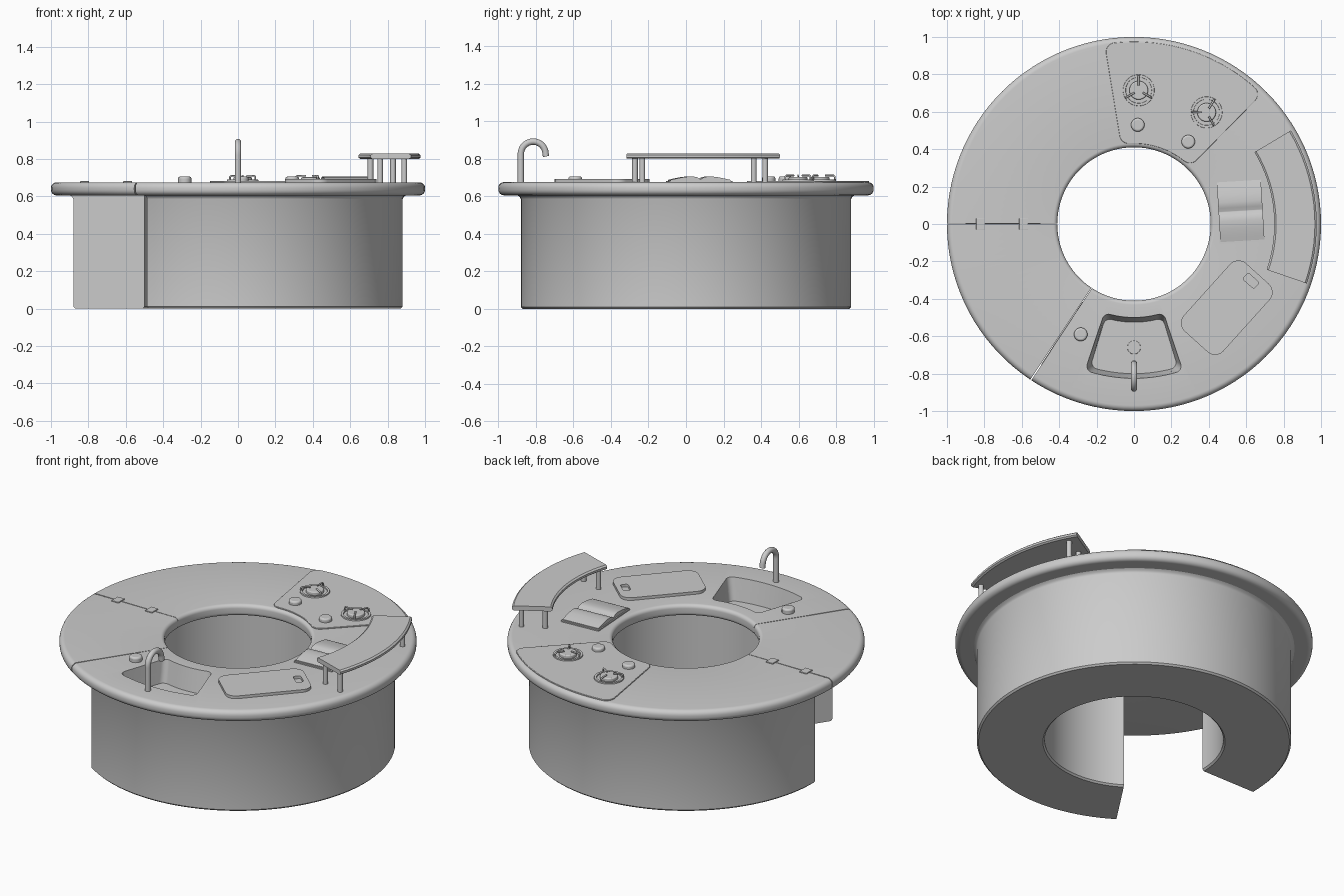
import bpy, bmesh
from math import sin, cos, pi, radians as rad
from mathutils import Matrix, Vector

if "Cube" in bpy.data.objects:
    bpy.data.objects.remove(bpy.data.objects["Cube"])

TOP = 0.675
GAP0, GAP1 = -123.5, 180.0   # fixed part of the counter, degrees


def finish(name, bm, bevel=0, matrix=None):
    bmesh.ops.recalc_face_normals(bm, faces=bm.faces)
    me = bpy.data.meshes.new(name)
    bm.to_mesh(me)
    bm.free()
    ob = bpy.data.objects.new(name, me)
    bpy.context.collection.objects.link(ob)
    if matrix:
        ob.matrix_world = matrix
    if bevel:
        m = ob.modifiers.new("bevel", 'BEVEL')
        m.width, m.segments, m.limit_method = bevel, 3, 'ANGLE'
        m.angle_limit = rad(40)
    smooth(ob)
    return ob


def smooth(ob):
    bpy.ops.object.select_all(action='DESELECT')
    ob.select_set(True)
    bpy.context.view_layer.objects.active = ob
    bpy.ops.object.shade_smooth_by_angle(angle=rad(35))


def sweep(name, profile, a0, a1):
    """Sweep a closed (r, z) profile round the z axis, with end caps."""
    bm = bmesh.new()
    n = max(8, int(abs(a1 - a0) / 3))
    rings = []
    for i in range(n + 1):
        a = rad(a0 + (a1 - a0) * i / n)
        rings.append([bm.verts.new((r * cos(a), r * sin(a), z)) for r, z in profile])
    k = len(profile)
    for p, q in zip(rings, rings[1:]):
        for j in range(k):
            bm.faces.new((p[j], p[(j + 1) % k], q[(j + 1) % k], q[j]))
    bm.faces.new(rings[0])
    bm.faces.new(rings[-1])
    return finish(name, bm)


def prism(name, outline, z0, z1, bevel=0, matrix=None, lower=None):
    bm = bmesh.new()
    lo = [bm.verts.new((x, y, z0)) for x, y in (lower or outline)]
    hi = [bm.verts.new((x, y, z1)) for x, y in outline]
    for i in range(len(lo)):
        j = (i + 1) % len(lo)
        bm.faces.new((lo[i], lo[j], hi[j], hi[i]))
    bm.faces.new(lo)
    bm.faces.new(hi)
    return finish(name, bm, bevel, matrix)


def sector(r0, r1, a0, a1, c):
    """Outline of a ring sector with corners rounded by c."""
    a0, a1 = rad(a0), rad(a1)
    pts = []
    for r, a, sr, sa, start in ((r1, a0, -1, 1, -90), (r1, a1, -1, -1, 0),
                                (r0, a1, 1, -1, 90), (r0, a0, 1, 1, 180)):
        rc = r + sr * c
        ac = a + sa * c / rc
        if pts:   # arc of points between the corners
            prev = last
            if abs(prev[0] - r) < 1e-6:
                pts += [(r * cos(t), r * sin(t)) for t in
                        (prev[1] + (ac - prev[1]) * i / 16 for i in range(1, 16))]
        for i in range(7):
            t = ac + rad(start + i * 15)
            pts.append((rc * cos(ac) + c * cos(t), rc * sin(ac) + c * sin(t)))
        last = (r, ac)
    first = a0 + c / (r1 - c)
    inner = a1 - c / (r0 + c), a0 + c / (r0 + c)
    return pts


def rounded_rect(w, h, c):
    pts = []
    for sx, sy, st in ((1, 1, 0), (-1, 1, 90), (-1, -1, 180), (1, -1, 270)):
        for i in range(7):
            t = rad(st + i * 15)
            pts.append((sx * (w / 2 - c) + c * cos(t), sy * (h / 2 - c) + c * sin(t)))
    return pts


def disc(name, x, y, r, z0, z1, bevel=0):
    pts = [(x + r * cos(i * pi / 16), y + r * sin(i * pi / 16)) for i in range(32)]
    return prism(name, pts, z0, z1, bevel)


def tube(name, pts, r):
    cu = bpy.data.curves.new(name, 'CURVE')
    cu.dimensions, cu.bevel_depth, cu.bevel_resolution, cu.use_fill_caps = '3D', r, 4, True
    s = cu.splines.new('POLY')
    s.points.add(len(pts) - 1)
    for p, co in zip(s.points, pts):
        p.co = (*co, 1)
    s.use_smooth = True
    ob = bpy.data.objects.new(name, cu)
    bpy.context.collection.objects.link(ob)
    return ob


def cut(ob, cutter):
    m = ob.modifiers.new("cut", 'BOOLEAN')
    m.operation, m.solver, m.object = 'DIFFERENCE', 'EXACT', cutter
    bpy.context.view_layer.objects.active = ob
    bpy.ops.object.modifier_apply(modifier="cut")
    smooth(ob)


# Base wall and the two counter pieces
base = sweep("base_wall", [(0.51, 0), (0.87, 0), (0.88, 0.01), (0.88, 0.585), (0.886, 0.597),
                           (0.9, 0.606), (0.5, 0.606), (0.5, 0.01)], GAP0, GAP1)
edge = []
for r, z, s in ((0.97, 0.635, -90), (0.97, 0.645, 0), (0.432, 0.653, 90), (0.432, 0.627, 180)):
    c = 0.03 if r > 0.5 else 0.022
    edge += [((r + c * cos(rad(s + t))), z + c * sin(rad(s + t))) for t in range(0, 91, 15)]
counter = sweep("counter_top", edge, GAP0 + 0.2, GAP1 - 0.2)
sweep("counter_flap", edge, GAP1 + 0.2, GAP0 + 360 - 0.2)

# Sink basin cut into counter and base
cutter = prism("sink_cutter", sector(0.495, 0.83, 251.3, 288.7, 0.035), 0.54, 0.70,
               lower=sector(0.525, 0.80, 253, 287, 0.035))
cut(counter, cutter)
cut(base, cutter)
bpy.data.objects.remove(cutter)
disc("sink_drain", 0, -0.66, 0.036, 0.535, 0.546, 0.003)

# Faucet
tube("faucet", [(0, -0.88, 0.66), (0, -0.88, 0.82)] +
     [(0, -0.814 - 0.066 * cos(rad(t)), 0.825 + 0.066 * sin(rad(t))) for t in range(0, 181, 10)] +
     [(0, -0.745, 0.812)], 0.017)

# Knobs for tap and hob
for name, x, y in (("tap_knob", -0.285, -0.59), ("hob_knob_1", 0.02, 0.53), ("hob_knob_2", 0.29, 0.44)):
    disc(name, x, y, 0.036, TOP - 0.01, TOP + 0.03, 0.01)

# Hob plate and burners
prism("hob_plate", sector(0.43, 0.975, 45.5, 99.3, 0.05), TOP - 0.01, TOP + 0.007, 0.003)
for n, (x, y, turn) in enumerate(((0.025, 0.715, 90), (0.388, 0.597, 59)), 1):
    ring = sweep(f"burner_ring_{n}", [(0.068, 0.675), (0.085, 0.675), (0.083, 0.689), (0.07, 0.689)], 0, 360)
    ring.location = (x, y, 0)
    disc(f"burner_cap_{n}", x, y, 0.05, TOP, TOP + 0.027, 0.006)
    for k in range(3):
        a = rad(turn + 120 * k)
        tube(f"burner_prong_{n}_{k}", [(x + r * cos(a), y + r * sin(a), z) for r, z in
             ((0.078, 0.68), (0.078, 0.703), (0.072, 0.71), (0.025, 0.71))], 0.005)

# Raised serving shelf on four legs
sweep("shelf", [(0.76, 0.80), (0.967, 0.80), (0.977, 0.807), (0.977, 0.82), (0.967, 0.828),
                (0.76, 0.828), (0.75, 0.82), (0.75, 0.807)], -19, 30.8)
for a in (-17, 27):
    for r in (0.795, 0.93):
        disc(f"shelf_leg_{a}_{r}", r * cos(rad(a)), r * sin(rad(a)), 0.015, TOP - 0.01, 0.81)

# Open book: flat cover and two arched page blocks
place = Matrix.Translation((0.57, 0.07, TOP)) @ Matrix.Rotation(rad(3.5), 4, 'Z')
prism("book_cover", rounded_rect(0.25, 0.34, 0.004), -0.004, 0.007, 0, place)
half = [(0.002, 0.016), (0.02, 0.027), (0.05, 0.031), (0.09, 0.027), (0.13, 0.019), (0.16, 0.012), (0.16, 0.005)]
profile = [(-y, z) for y, z in reversed(half)] + half
lay = place @ Matrix(((0, 0, 1, 0), (1, 0, 0, 0), (0, 1, 0, 0), (0, 0, 0, 1)))
prism("book_pages", profile, -0.118, 0.118, 0, lay)

# Cutting board with handle slot
place = Matrix.Translation((0.496, -0.447, TOP)) @ Matrix.Rotation(rad(48), 4, 'Z')
board = prism("cutting_board", rounded_rect(0.49, 0.285, 0.06), -0.003, 0.017, 0, place)
slot = prism("slot_cutter", rounded_rect(0.044, 0.08, 0.012), -0.05, 0.05, 0,
             place @ Matrix.Translation((0.193, 0, 0)))
bpy.context.view_layer.update()
cut(board, slot)
bpy.data.objects.remove(slot)

# Flap hinges across the seam
for x in (-0.82, -0.59):
    prism(f"hinge_{x}", [(x + a, b) for a, b in ((-.024, -.03), (.024, -.03), (.024, .03), (-.024, .03))],
          TOP - 0.02, TOP + 0.006, 0.002)
